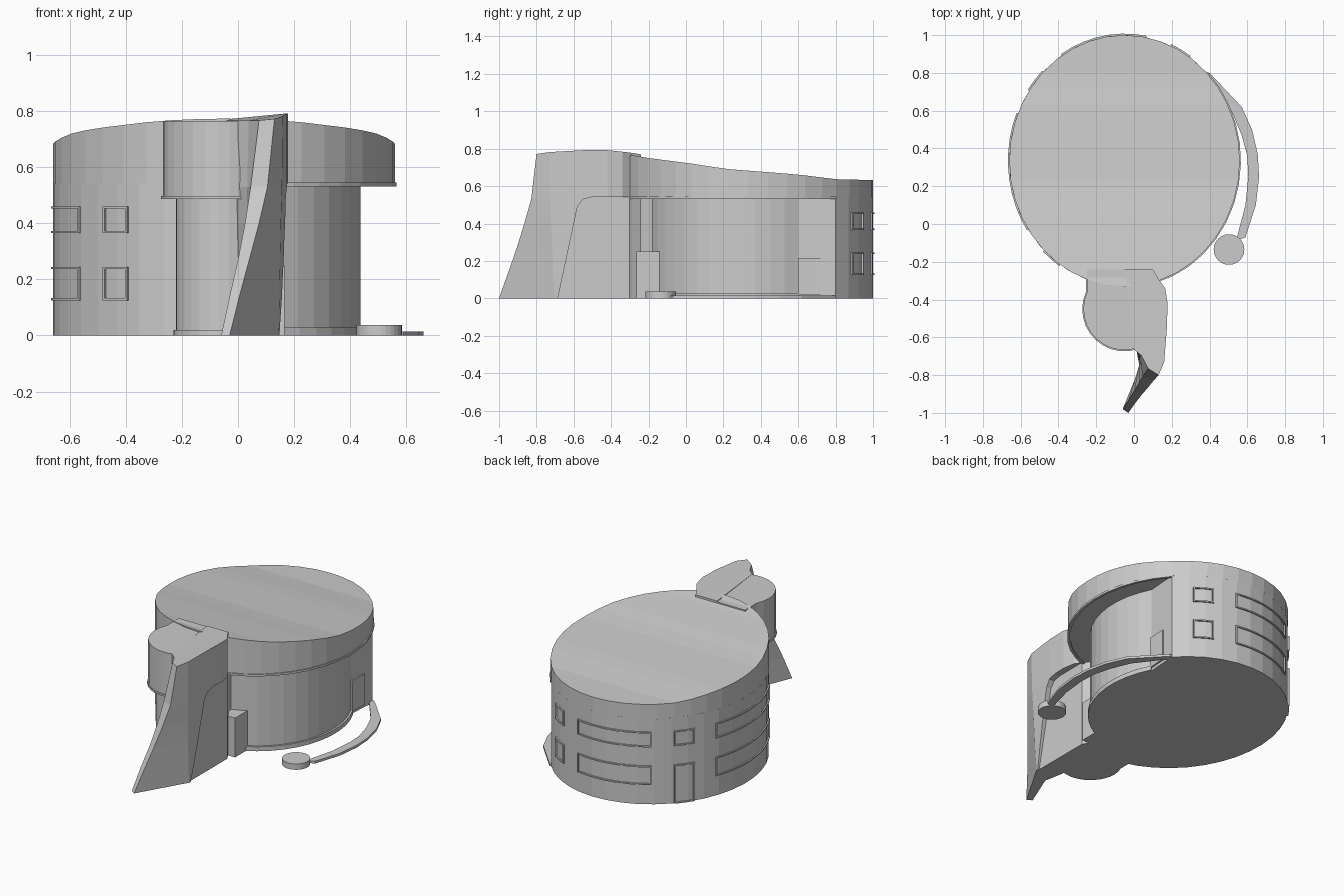
import bpy, bmesh
from math import sin, cos, radians

if "Cube" in bpy.data.objects:
    bpy.data.objects.remove(bpy.data.objects["Cube"])

CX, CY, RX, RY = -0.05, 0.335, 0.61, 0.665      # main drum ellipse
TX, TY = -0.05, -0.45                           # small tower centre


def make(name, verts, faces):
    me = bpy.data.meshes.new(name)
    bm = bmesh.new()
    vs = [bm.verts.new(v) for v in verts]
    for f in faces:
        bm.faces.new([vs[i] for i in f])
    bmesh.ops.recalc_face_normals(bm, faces=bm.faces)
    bm.to_mesh(me)
    bm.free()
    ob = bpy.data.objects.new(name, me)
    bpy.context.collection.objects.link(ob)
    return ob


def loft(name, rings):
    """Closed solid through stacked rings of 3D points."""
    n = len(rings[0])
    faces = [list(range(n)), list(range((len(rings) - 1) * n, len(rings) * n))]
    for r in range(len(rings) - 1):
        for i in range(n):
            j = (i + 1) % n
            faces.append([r * n + i, r * n + j, r * n + n + j, r * n + n + i])
    return make(name, [p for ring in rings for p in ring], faces)


def prism(name, plan, z0, z1):
    return loft(name, [[(x, y, z) for x, y in plan] for z in (z0, z1)])


def ell(deg, s=1.0):
    a = radians(deg)
    return (CX + RX * s * cos(a), CY + RY * s * sin(a))


def arc(a0, a1, n, s=1.0):
    return [ell(a0 + (a1 - a0) * i / n, s) for i in range(n + 1)]


ROOF = [(-0.34, .775), (-.2, .75), (.05, .718), (.2, .693), (.6, .662), (.8, .637), (1.01, .632)]


def roof_z(y):
    for (y0, z0), (y1, z1) in zip(ROOF, ROOF[1:]):
        if y <= y1:
            return z0 + (z1 - z0) * (y - y0) / (y1 - y0)
    return ROOF[-1][1]


# Upper drum: full ellipse with sloping roof made of cross strips
N = 40
ring = [ell(-90 + 360 * i / N) for i in range(N)]
verts = [(x, y, .54) for x, y in ring] + [(x, y, roof_z(y)) for x, y in ring]
faces = [list(range(N))]
faces += [[i, (i + 1) % N, N + (i + 1) % N, N + i] for i in range(N)]
for i in range(N // 2):
    a, b, c, d = N + i, N + i + 1, N + (N - i - 1) % N, N + (N - i) % N
    faces.append(list(dict.fromkeys([a, b, c, d])))
make("upper_drum", verts, faces)

# Lower drum: full radius at back and left, recessed at front right
prism("lower_drum", arc(44.3, 285, 27) + arc(285, 390, 12, .8), 0, .545)
prism("recess_plinth", arc(285, 390, 12, .82) + arc(390, 285, 12, .78), 0, .028)
prism("overhang_rim", arc(285, 404.3, 13, 1.01) + arc(404.3, 285, 13, .985), .532, .545)


# Small tower: narrow shaft, wider head, rim and plinth
def tower_plan(r, n=12):
    pts = [(TX + r * cos(radians(a)), TY + r * sin(radians(a)))
           for a in [155 + (300 - 155) * i / n for i in range(n + 1)]]
    return pts + [(.1, -.6), (.1, -.24), (pts[0][0], -.24)]


prism("tower_shaft", tower_plan(.172), 0, .5)
prism("tower_plinth", tower_plan(.18), 0, .02)
prism("tower_head", tower_plan(.218), .49, .765)
prism("tower_rim", tower_plan(.224), .486, .497)

# Sweeping buttress fin: plan sections that lean back with height
#   rows: z, left tip, right tip, outer corner, inner curve
sections = [
    (0.00, (-.06, -.98), (-.03, -1.0), (.145, -.70), (.03, -.76), .60),
    (0.14, (-.03, -.935), (.005, -.95), (.148, -.71), (.03, -.74), .60),
    (0.27, (0.0, -.885), (.04, -.905), (.15, -.715), (.03, -.73), .61),
    (0.40, (.025, -.845), (.075, -.865), (.153, -.72), (.032, -.72), .63),
    (0.53, (.045, -.81), (.105, -.828), (.157, -.725), (.033, -.71), .65),
    (0.77, (.075, -.765), (.13, -.80), (.16, -.73), (.038, -.695), .665),
]
rings = []
for z, tl, tr, co, cu, y in sections:
    plan = [tl, tr, co, (.174, -.55), (.178, -.42), (.165, -.34), (.13, -.29),
            (.1, -.24), (-.05, -.24), (0, -y), cu]
    lift = [-.003, .002, .012, .022, .022, .014, .008, 0, 0, -.004, -.004] if z > .7 else [0] * 11
    rings.append([(p[0], p[1], z + d) for p, d in zip(plan, lift)])
fin = loft("buttress_fin", rings)

# Shallow set-back in the fin's right side
prof = [(-.69, -.05), (-.685, 0), (-.58, .49), (-.55, .53), (-.5, .542), (-.2, .542), (-.2, -.05)]
cut = loft("fin_cutter", [[(x, y, z) for y, z in prof] for x in (.138, .3)])
mod = fin.modifiers.new("set_back", 'BOOLEAN')
mod.object = cut
mod.operation = 'DIFFERENCE'
mod.solver = 'EXACT'
bpy.context.view_layer.objects.active = fin
bpy.ops.object.modifier_apply(modifier="set_back")
bpy.data.objects.remove(cut)

# Entrance boxes in the recess
prism("entrance_box", [(.02, -.265), (.165, -.265), (.165, -.13), (.02, -.13)], 0, .25)
prism("side_door", [(.35, .6), (.383, .6), (.389, .72), (.35, .72)], .02, .215)


# Window frames: thin curved bars hugging the drum wall
def frame(name, a0, a1, z0, z1):
    t, ta = .008, .8
    def bar(tag, b0, b1, y0, y1):
        n = max(1, round((b1 - b0) / 6))
        prism(name + tag, arc(b0, b1, n, 1.012) + arc(b1, b0, n, .98), y0, y1)
    bar("_sill", a0, a1, z0, z0 + t)
    bar("_head", a0, a1, z1 - t, z1)
    bar("_jamb_a", a0, a0 + ta, z0, z1)
    bar("_jamb_b", a1 - ta, a1, z0, z1)


ROWS = [(.125, .245), (.365, .46)]
for k, (a0, a1) in enumerate([(55.5, 66.5), (79, 123), (158, 213), (225.5, 236)]):
    for r, (z0, z1) in enumerate(ROWS):
        frame(f"window_{k}_{r}", a0, a1, z0, z1)
frame("window_over_door", 135, 146, *ROWS[1])
frame("back_door", 135, 146, 0, .245)

# Curved path leading to a round pad
outer = [(.40, .80), (.57, .62), (.625, .50), (.655, .37), (.662, .25), (.645, .10), (.59, -.07)]
inner = [(.36, .80), (.52, .59), (.57, .47), (.60, .36), (.605, .25), (.59, .10), (.54, -.09)]
prism("curved_path", outer + inner[::-1], 0, .015)
prism("round_pad", [(.503 + .081 * cos(radians(a)), -.135 + .081 * sin(radians(a)))
                    for a in range(0, 360, 12)], 0, .037)
